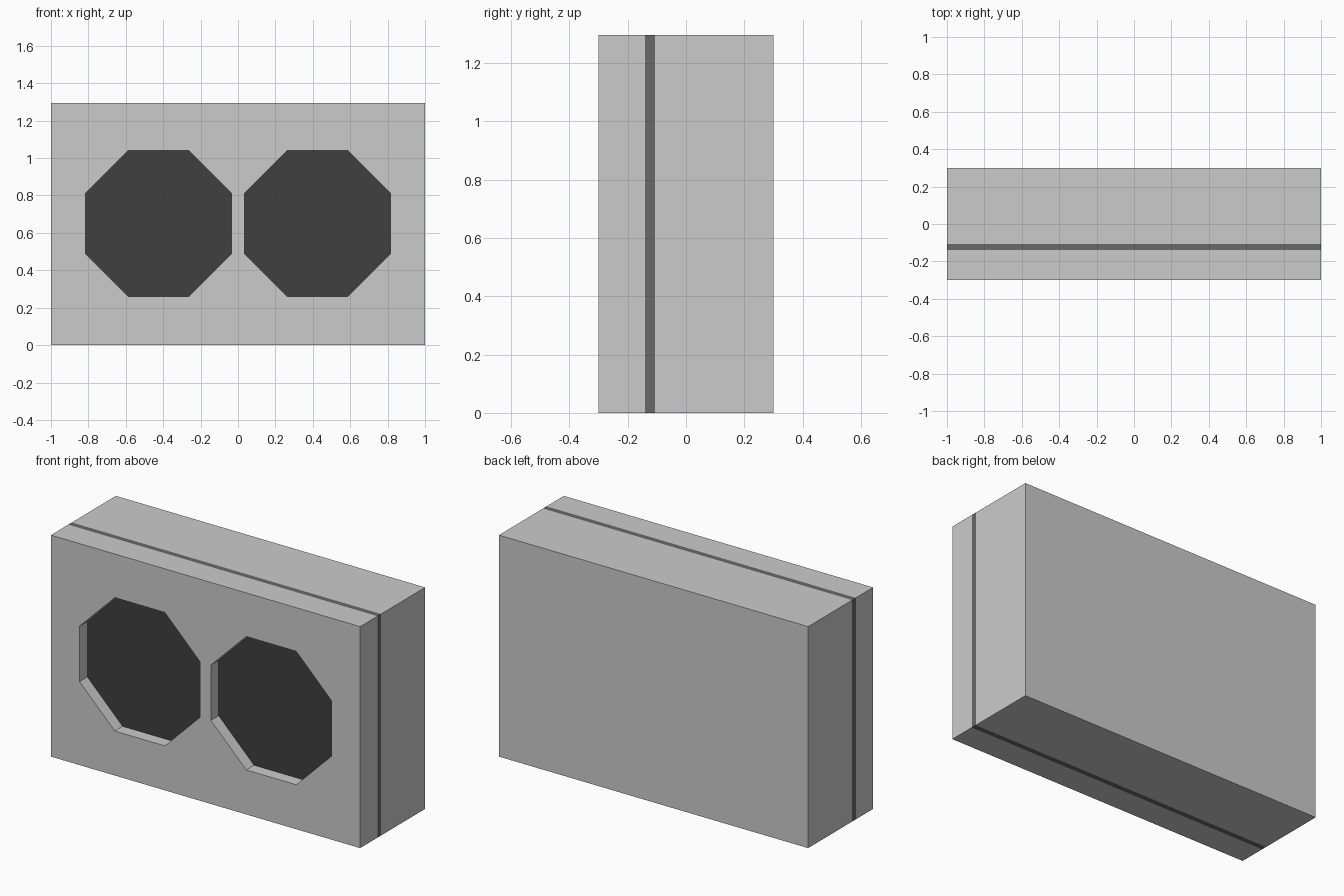
import bpy, bmesh, math
from mathutils import Matrix, Vector

if "Cube" in bpy.data.objects:
    bpy.data.objects.remove(bpy.data.objects["Cube"])

H = 1.295              # overall height
FLOOR = -0.225         # depth of the octagonal recesses


def material(name, value):
    m = bpy.data.materials.new(name)
    m.diffuse_color = (value, value, value, 1)
    m.use_nodes = True
    m.node_tree.nodes["Principled BSDF"].inputs["Base Color"].default_value = m.diffuse_color
    return m


light_grey = material("light grey", 0.60)
dark_grey = material("dark grey", 0.138)
charcoal = material("charcoal", 0.05)


def finish(name, bm, mat):
    bmesh.ops.recalc_face_normals(bm, faces=bm.faces)
    me = bpy.data.meshes.new(name)
    bm.to_mesh(me)
    bm.free()
    me.materials.append(mat)
    ob = bpy.data.objects.new(name, me)
    bpy.context.collection.objects.link(ob)
    return ob


def slab(name, y0, y1, mat):
    """Full-width block between two depths."""
    bm = bmesh.new()
    bmesh.ops.create_cube(bm, size=1)
    bmesh.ops.scale(bm, vec=(2, y1 - y0, H), verts=bm.verts)
    bmesh.ops.translate(bm, vec=(0, (y0 + y1) / 2, H / 2), verts=bm.verts)
    return finish(name, bm, mat)


def octagon(name, x, y0, y1, mat):
    """Octagonal prism, flat side down, facing the front."""
    r = 0.39 / math.cos(math.pi / 8)
    bm = bmesh.new()
    bmesh.ops.create_cone(bm, cap_ends=True, segments=8,
                          radius1=r, radius2=r, depth=y1 - y0)
    # make the flats axis-aligned whatever the starting angle
    v = bm.verts[:][0].co
    turn = math.pi / 8 - math.atan2(v.y, v.x)
    bmesh.ops.rotate(bm, cent=Vector(), verts=bm.verts,
                     matrix=Matrix.Rotation(turn, 3, 'Z'))
    bmesh.ops.rotate(bm, cent=Vector(), verts=bm.verts,
                     matrix=Matrix.Rotation(math.pi / 2, 3, 'X'))
    bmesh.ops.translate(bm, vec=(x, (y0 + y1) / 2, 0.65), verts=bm.verts)
    return finish(name, bm, mat)


# Case: back shell, dark seam band, front panel
slab("back_shell", -0.107, 0.3, light_grey)
slab("seam_band", -0.14, -0.107, dark_grey)
front = slab("front_panel", -0.3, -0.14, light_grey)

# Two octagonal recesses with dark backing plates
for side, x in (("left", -0.425), ("right", 0.425)):
    cutter = octagon(side + "_cutter", x, -0.4, FLOOR, light_grey)
    cutter.hide_render = True
    mod = front.modifiers.new("recess", 'BOOLEAN')
    mod.operation = 'DIFFERENCE'
    mod.solver = 'EXACT'
    mod.object = cutter
    bpy.context.view_layer.objects.active = front
    bpy.ops.object.modifier_apply(modifier=mod.name)
    bpy.data.objects.remove(cutter)
    octagon(side + "_recess_plate", x, FLOOR - 0.003, FLOOR + 0.003, charcoal)
